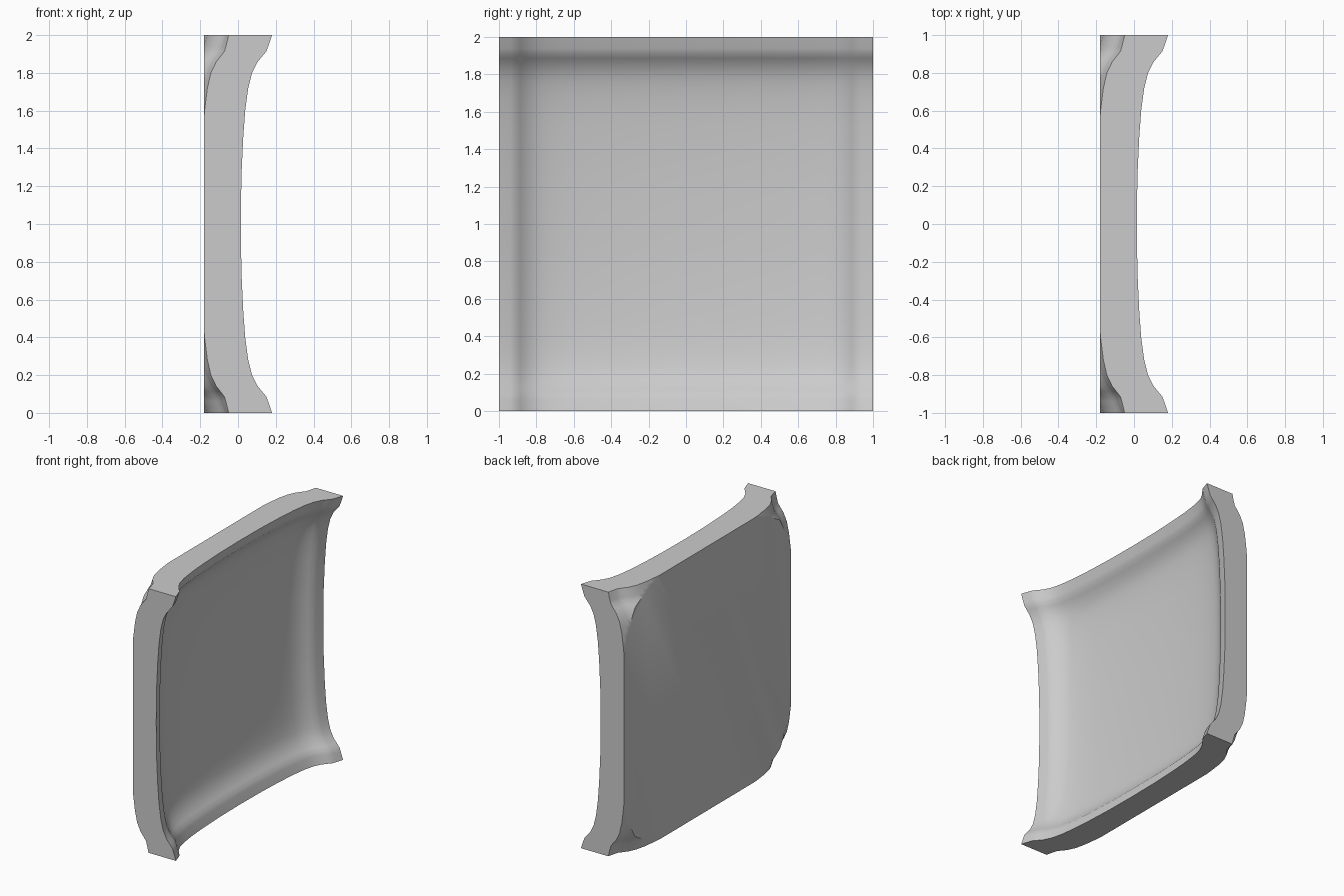
import bpy, bmesh
from math import radians

cube = bpy.data.objects.get("Cube")
if cube:
    bpy.data.objects.remove(cube, do_unlink=True)

grey = bpy.data.materials.new("plain grey")
grey.use_nodes = True
colour = (0.6, 0.6, 0.6, 1)
grey.diffuse_color = colour
grey.node_tree.nodes["Principled BSDF"].inputs["Base Color"].default_value = colour

# Dish profile: distance from the middle, rise of the surface
PROFILE = [(0, 0), (0.25, 0.003), (0.45, 0.012), (0.6, 0.023), (0.72, 0.039), (0.8, 0.059),
           (0.857, 0.088), (0.915, 0.136), (0.96, 0.152), (1, 0.165)]
BACK = -0.18
half = []
for (t0, r0), (t1, r1) in zip(PROFILE, PROFILE[1:]):
    half += [(t0, r0), ((t0 + t1) / 2, (r0 + r1) / 2)]
half.append(PROFILE[-1])
line = [(-t, r) for t, r in reversed(half[1:])] + half
n = len(line)


def dish(bm, is_back):
    """Grid sheet whose depth is the sum of the two profiles."""
    rows = []
    for y, ry in line:
        row = []
        for z, rz in line:
            x = ry + rz - 0.15
            if is_back:
                x -= 0.215 + 0.015 * min(abs(y), abs(z)) ** 8
            row.append(bm.verts.new((x, y, z + 1)))
        rows.append(row)
    for i in range(n - 1):
        for j in range(n - 1):
            quad = [rows[i][j], rows[i + 1][j], rows[i + 1][j + 1], rows[i][j + 1]]
            bm.faces.new(quad[::-1] if is_back else quad)
    return rows


bm = bmesh.new()
front = dish(bm, False)
back = dish(bm, True)


# Side walls joining the rims of the two sheets
def rim(g):
    return ([g[i][0] for i in range(n - 1)] + [g[-1][j] for j in range(n - 1)]
            + [g[i][-1] for i in range(n - 1, 0, -1)] + [g[0][j] for j in range(n - 1, 0, -1)])


a, b = rim(front), rim(back)
for k in range(len(a)):
    m = (k + 1) % len(a)
    bm.faces.new([a[k], b[k], b[m], a[m]])

# Cut the back flat, leaving only the curved corners
bmesh.ops.bisect_plane(bm, geom=bm.verts[:] + bm.edges[:] + bm.faces[:], dist=1e-5,
                       plane_co=(BACK, 0, 0), plane_no=(1, 0, 0), clear_inner=True)
bmesh.ops.holes_fill(bm, edges=[e for e in bm.edges if e.is_boundary], sides=0)
bmesh.ops.recalc_face_normals(bm, faces=bm.faces[:])

mesh = bpy.data.meshes.new("concave_panel")
bm.to_mesh(mesh)
bm.free()
mesh.materials.append(grey)
panel = bpy.data.objects.new("concave_panel", mesh)
bpy.context.collection.objects.link(panel)

bpy.context.view_layer.objects.active = panel
panel.select_set(True)
bpy.ops.object.shade_smooth_by_angle(angle=radians(30))
